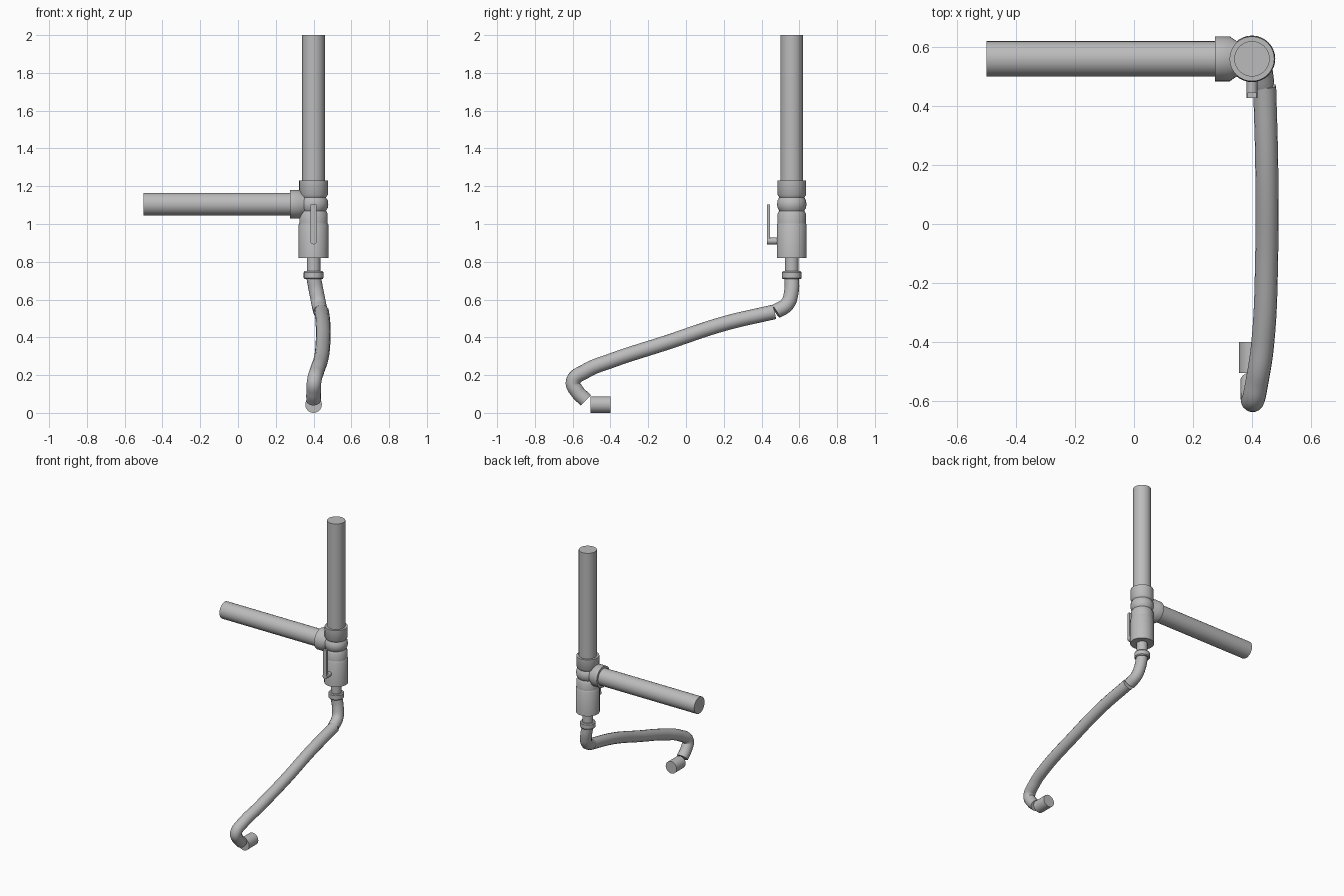
import bpy
import math
from mathutils import Matrix, Vector

cube = bpy.data.objects.get("Cube")
if cube:
    bpy.data.objects.remove(cube, do_unlink=True)

grey = bpy.data.materials.new("plain grey")
grey.use_nodes = True
grey.diffuse_color = (0.5, 0.5, 0.5, 1)
grey.node_tree.nodes["Principled BSDF"].inputs["Base Color"].default_value = (0.5, 0.5, 0.5, 1)

AX, AY = 0.4, 0.56   # axis of the upright pipe
BRANCH_Z = 1.105     # height of the side pipe


def finish(obj):
    obj.data.materials.clear()
    obj.data.materials.append(grey)
    bpy.ops.object.select_all(action="DESELECT")
    obj.select_set(True)
    bpy.context.view_layer.objects.active = obj
    bpy.ops.object.shade_smooth_by_angle(angle=math.radians(35))


def lathe(name, profile, origin, axis=(0, 0, 1), sides=32):
    """Closed solid of revolution from (radius, distance along axis) pairs."""
    turn = Vector((0, 0, 1)).rotation_difference(Vector(axis)).to_matrix().to_4x4()
    place = Matrix.Translation(origin) @ turn
    verts = [place @ Vector((r * math.cos(a), r * math.sin(a), d))
             for r, d in profile
             for a in (math.tau * i / sides for i in range(sides))]
    faces = [tuple(reversed(range(sides)))]
    for k in range(len(profile) - 1):
        for i in range(sides):
            j, b = (i + 1) % sides, k * sides
            faces.append((b + i, b + j, b + sides + j, b + sides + i))
    faces.append(tuple(range(len(verts) - sides, len(verts))))
    mesh = bpy.data.meshes.new(name)
    mesh.from_pydata(verts, [], faces)
    obj = bpy.data.objects.new(name, mesh)
    bpy.context.collection.objects.link(obj)
    finish(obj)


def tube(name, points, radius):
    """Capped round hose through the points."""
    curve = bpy.data.curves.new(name, "CURVE")
    curve.dimensions = "3D"
    curve.bevel_depth = radius
    curve.bevel_resolution = 6
    curve.resolution_u = 8
    curve.use_fill_caps = True
    spline = curve.splines.new("BEZIER")
    spline.bezier_points.add(len(points) - 1)
    for bp, co in zip(spline.bezier_points, points):
        bp.co = co
        bp.handle_left_type = bp.handle_right_type = "AUTO"
    obj = bpy.data.objects.new(name, curve)
    bpy.context.collection.objects.link(obj)
    bpy.ops.object.select_all(action="DESELECT")
    obj.select_set(True)
    bpy.context.view_layer.objects.active = obj
    bpy.ops.object.convert(target="MESH")
    finish(bpy.context.view_layer.objects.active)


# Main pipes
lathe("upright_pipe", [(0.06, 1.2), (0.06, 2.0)], (AX, AY, 0))
lathe("side_pipe", [(0.06, 0), (0.06, 0.8)], (-0.5, AY, BRANCH_Z), (1, 0, 0))

# Tee fitting: stacked collars and the side socket
lathe("tee_body", [(0.075, 1.0), (0.075, 1.055), (0.066, 1.07), (0.075, 1.085),
                   (0.078, 1.105), (0.075, 1.125), (0.066, 1.14),
                   (0.076, 1.155), (0.076, 1.23)], (AX, AY, 0))
lathe("side_socket", [(0.076, 0), (0.076, 0.05), (0.055, 0.08), (0.055, 0.12)],
      (0.275, AY, BRANCH_Z), (1, 0, 0))

# Valve, outlet and hose nut
lathe("valve_body", [(0.079, 0.82), (0.079, 0.995), (0.075, 1.003)], (AX, AY, 0))
lathe("outlet_neck", [(0.036, 0.70), (0.036, 0.83)], (AX, AY, 0), sides=24)
lathe("hose_nut", [(0.047, 0.708), (0.052, 0.714), (0.052, 0.744), (0.047, 0.75)],
      (AX, AY, 0), sides=24)

# Valve lever on the front
lathe("lever_stem", [(0.018, 0), (0.018, 0.07)], (AX, 0.43, 0.91), (0, 1, 0), 16)
lathe("lever_hub", [(0.018, 0), (0.018, 0.018)], (AX, 0.428, 0.91), (0, 1, 0), 16)
bpy.ops.mesh.primitive_cube_add(size=1, location=(AX, 0.437, 1.007))
lever = bpy.context.object
lever.name = "lever_handle"
lever.scale = (0.03, 0.018, 0.195)
bpy.ops.object.transform_apply(location=False, rotation=False, scale=True)
finish(lever)

# Elbow and long hose
tube("hose_elbow", [(0.4, 0.56, 0.72), (0.415, 0.558, 0.64), (0.428, 0.535, 0.575),
                    (0.437, 0.475, 0.537)], 0.039)
tube("long_hose", [(0.443, 0.468, 0.535), (0.45, 0.2, 0.472), (0.45, -0.1, 0.373),
                   (0.437, -0.4, 0.275), (0.418, -0.53, 0.222), (0.403, -0.598, 0.165),
                   (0.4, -0.575, 0.112), (0.4, -0.53, 0.067)], 0.039)

# Loose end piece
lathe("end_nozzle", [(0.044, 0), (0.044, 0.105)], (AX, -0.505, 0.044), (0, 1, 0), 24)
